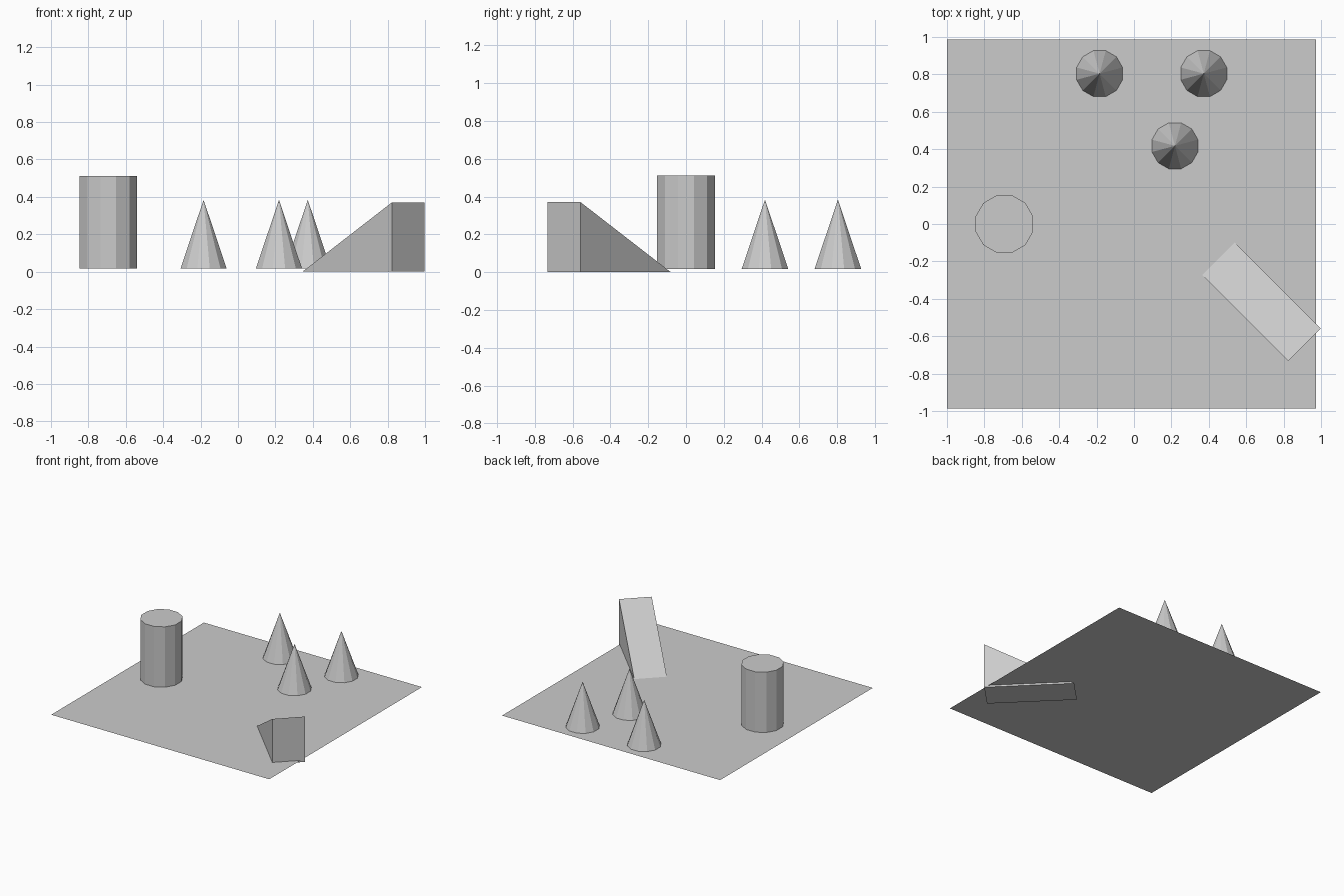
import bpy, bmesh, math
from mathutils import Matrix, Vector

if "Cube" in bpy.data.objects:
    bpy.data.objects.remove(bpy.data.objects["Cube"])

FLOOR_Z = 0.015
BASE_Z = 0.018
SIDES = 12


def add_object(name, bm):
    bmesh.ops.recalc_face_normals(bm, faces=bm.faces)
    mesh = bpy.data.meshes.new(name)
    bm.to_mesh(mesh)
    bm.free()
    obj = bpy.data.objects.new(name, mesh)
    bpy.context.collection.objects.link(obj)
    return obj


def add_round(name, x, y, apothem, top_radius_ratio, top_z):
    """Twelve-sided cone or cylinder with flat sides facing the axes."""
    r = apothem / math.cos(math.pi / SIDES)
    h = top_z - BASE_Z
    place = Matrix.Translation((x, y, BASE_Z + h / 2)) @ Matrix.Rotation(math.pi / SIDES, 4, 'Z')
    bm = bmesh.new()
    bmesh.ops.create_cone(bm, cap_ends=True, segments=SIDES, radius1=r,
                          radius2=r * top_radius_ratio, depth=h, matrix=place)
    bmesh.ops.remove_doubles(bm, verts=bm.verts, dist=1e-5)
    return add_object(name, bm)


# Thin square floor
bm = bmesh.new()
bmesh.ops.create_grid(bm, x_segments=1, y_segments=1, size=0.987,
                      matrix=Matrix.Translation((-0.013, 0, FLOOR_Z)))
for f in bm.faces:
    f.normal_update()
add_object("floor", bm)

# Barrel
add_round("barrel", -0.693, 0.0, 0.1535, 1.0, 0.512)

# Cones
for i, (x, y) in enumerate([(-0.184, 0.804), (0.373, 0.804), (0.219, 0.418)], 1):
    add_round(f"cone_{i}", x, y, 0.123, 0.0, 0.384)

# Wedge ramp: side triangle extruded across its width, turned 45 degrees
length, width, height = 0.677, 0.246, 0.371
bm = bmesh.new()
profile = [bm.verts.new(p) for p in [(0, 0, 0), (length, 0, 0), (length, 0, height)]]
side = bm.faces.new(profile)
ext = bmesh.ops.extrude_face_region(bm, geom=[side], use_keep_orig=True)
moved = [v for v in ext["geom"] if isinstance(v, bmesh.types.BMVert)]
bmesh.ops.translate(bm, verts=moved, vec=Vector((0, width, 0)))
ramp = add_object("ramp", bm)
ramp.location = (0.345, -0.254, 0)
ramp.rotation_euler = (0, 0, math.radians(-45))
